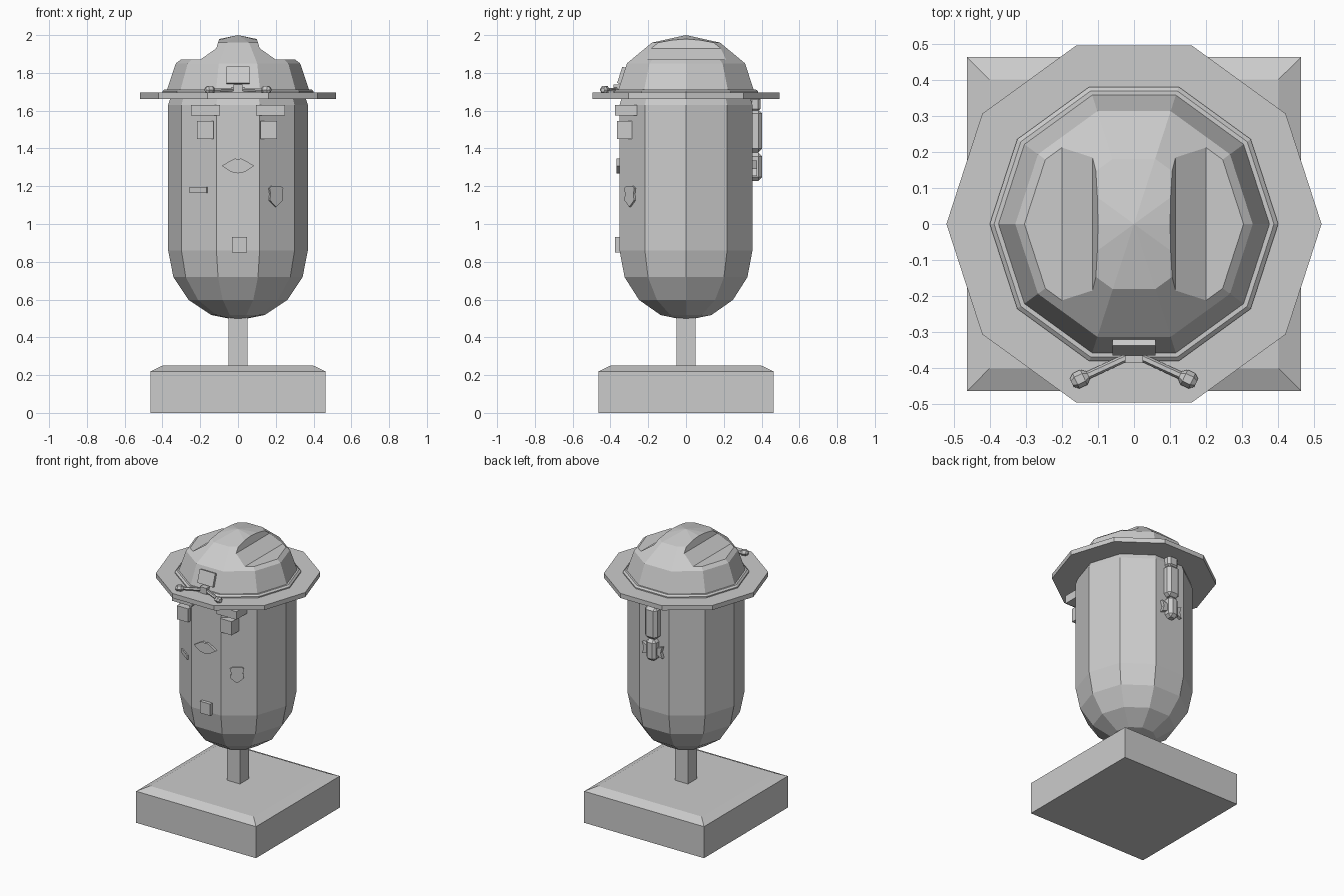
import bpy, bmesh
from math import sin, cos, pi, radians
from mathutils import Vector, Matrix

if "Cube" in bpy.data.objects:
    bpy.data.objects.remove(bpy.data.objects["Cube"])


def finish(name, bm, matrix=None):
    bmesh.ops.recalc_face_normals(bm, faces=bm.faces[:])
    me = bpy.data.meshes.new(name)
    bm.to_mesh(me)
    bm.free()
    ob = bpy.data.objects.new(name, me)
    bpy.context.collection.objects.link(ob)
    if matrix:
        ob.matrix_world = matrix
    return ob


def lathe(name, profile, n=10, phase=0.0, matrix=None):
    """Faceted solid of revolution from (radius, z) pairs; radius 0 is a pole."""
    bm = bmesh.new()
    rings = []
    for r, z in profile:
        count = n if r > 0 else 1
        rings.append([bm.verts.new((r * cos(phase + 2 * pi * i / n),
                                    r * sin(phase + 2 * pi * i / n), z)) for i in range(count)])
    for a, b in zip(rings, rings[1:]):
        for i in range(n):
            j = (i + 1) % n
            quad = [a[i % len(a)], a[j % len(a)], b[j % len(b)], b[i % len(b)]]
            bm.faces.new(list(dict.fromkeys(quad)))
    for ring in (rings[0], rings[-1]):
        if len(ring) > 1:
            bm.faces.new(ring)
    return finish(name, bm, matrix)


def prism(name, points, y0, y1, matrix=None):
    """Extrude an x-z outline along y."""
    bm = bmesh.new()
    f = bm.faces.new([bm.verts.new((x, y0, z)) for x, z in points])
    ext = bmesh.ops.extrude_face_region(bm, geom=[f])["geom"]
    bmesh.ops.translate(bm, vec=(0, y1 - y0, 0),
                        verts=[v for v in ext if isinstance(v, bmesh.types.BMVert)])
    if not all(e.is_manifold for e in bm.edges):
        bm.faces.new(f.verts[:])
    return finish(name, bm, matrix)


def box(name, center, size, bevel=0.0, tilt=0.0):
    bm = bmesh.new()
    bmesh.ops.create_cube(bm, size=1)
    bmesh.ops.scale(bm, vec=size, verts=bm.verts[:])
    if bevel:
        bmesh.ops.bevel(bm, geom=bm.edges[:], offset=bevel, segments=1, affect='EDGES')
    return finish(name, bm, Matrix.Translation(center) @ Matrix.Rotation(tilt, 4, 'X'))


def rod(name, a, b, r, n=6):
    a, b = Vector(a), Vector(b)
    m = Matrix.Translation(a) @ (b - a).to_track_quat('Z', 'Y').to_matrix().to_4x4()
    return lathe(name, [(r, 0), (r, (b - a).length)], n, 0, m)


# plinth and post
q = 2 ** 0.5
lathe("base", [(0.463 * q, 0), (0.463 * q, 0.22), (0.40 * q, 0.25)], 4, pi / 4)
box("post", (0, 0, 0.38), (0.10, 0.10, 0.28))

# capsule shaped head
R = 0.37
arc = [(R * sin(radians(a)), R * cos(radians(a))) for a in (22.5, 45, 67.5, 90)]
lathe("head", [(0, 0.49)] + [(r, 0.86 - h) for r, h in arc]
      + [(r, 1.63 + h * 0.6) for r, h in reversed(arc)] + [(0, 1.85)])

# hat brim, band and crown
lathe("hat_brim", [(0.52, 1.663), (0.52, 1.695)])
lathe("hat_band", [(0.40, 1.69), (0.40, 1.703), (0.388, 1.713)])
crown = lathe("hat_crown", [(0.38, 1.70), (0.329, 1.85), (0.19, 1.96), (0, 2.0)])

# side dents cut out of the crown
dent = [(0.098, 2.06), (0.098, 1.985), (0.115, 1.93), (0.20, 1.87), (0.42, 1.87), (0.42, 2.06)]
cutters = []
for s in (-1, 1):
    c = prism("dent_cutter", [(s * x, z) for x, z in dent], -0.5, 0.5)
    c.hide_render = True
    mod = crown.modifiers.new("dent", 'BOOLEAN')
    mod.operation, mod.solver, mod.object = 'DIFFERENCE', 'EXACT', c
    cutters.append(c)
dg = bpy.context.evaluated_depsgraph_get()
cut = bpy.data.meshes.new_from_object(crown.evaluated_get(dg))
crown.modifiers.clear()
crown.data = cut
for c in cutters:
    bpy.data.objects.remove(c)

# hat plaque, stem and cord with knobs
box("hat_plaque", (0, -0.339, 1.786), (0.12, 0.025, 0.09), tilt=radians(-18))
box("cord_clip", (0, -0.365, 1.715), (0.05, 0.04, 0.045))
for s, side in ((-1, "left"), (1, "right")):
    rod(f"cord_{side}", (s * 0.02, -0.37, 1.712), (s * 0.14, -0.425, 1.71), 0.011)
    m = Matrix.Translation((s * 0.15, -0.43, 1.71)) @ Matrix.Rotation(s * radians(65), 4, 'Z') \
        @ Matrix.Rotation(pi / 2, 4, 'X')
    lathe(f"cord_knob_{side}", [(0.012, -0.025), (0.023, -0.012), (0.023, 0.012), (0.012, 0.025)],
          6, 0, m)

# face
for s, side, ex in ((-1, "left", -0.174), (1, "right", 0.163)):
    box(f"eye_{side}", (ex, -0.325, 1.498), (0.087, 0.08, 0.095))
    box(f"brow_{side}", (s * 0.172, -0.317, 1.603), (0.155, 0.116, 0.056))
mouth = [(-0.085, 1.308), (-0.035, 1.338), (-0.015, 1.347), (0, 1.34), (0.015, 1.347),
         (0.035, 1.338), (0.085, 1.308), (0.035, 1.275), (0, 1.268), (-0.035, 1.275)]
prism("mouth", mouth, -0.367, -0.34)
box("button", (0.008, -0.34, 0.89), (0.08, 0.07, 0.082))

# badge and tag lie on the slanted front facets
shield = [(-0.045, 1.19), (-0.03, 1.20), (0.03, 1.20), (0.045, 1.19), (0.038, 1.16),
          (0.043, 1.125), (0, 1.09), (-0.043, 1.125), (-0.038, 1.16)]
prism("badge", shield, -0.363, -0.34, Matrix.Rotation(radians(36), 4, 'Z')
      @ Matrix.Translation((-0.012, 0, 0)))
tag = [(-0.055, 1.165), (0.055, 1.165), (0.055, 1.195), (-0.055, 1.195)]
prism("name_tag", tag, -0.36, -0.34, Matrix.Rotation(radians(-36), 4, 'Z'))

# hair tail with bow on the back
box("tail_top", (0, 0.365, 1.635), (0.08, 0.06, 0.08), 0.015)
box("tail_middle", (0, 0.365, 1.492), (0.095, 0.076, 0.225), 0.02)
box("tail_end", (0, 0.365, 1.303), (0.075, 0.076, 0.15), 0.02)
bow = [(-0.078, 1.335), (0, 1.305), (0.078, 1.335), (0.065, 1.295), (0.078, 1.255),
       (0, 1.285), (-0.078, 1.255), (-0.065, 1.295)]
prism("tail_bow", bow, 0.345, 0.375)
